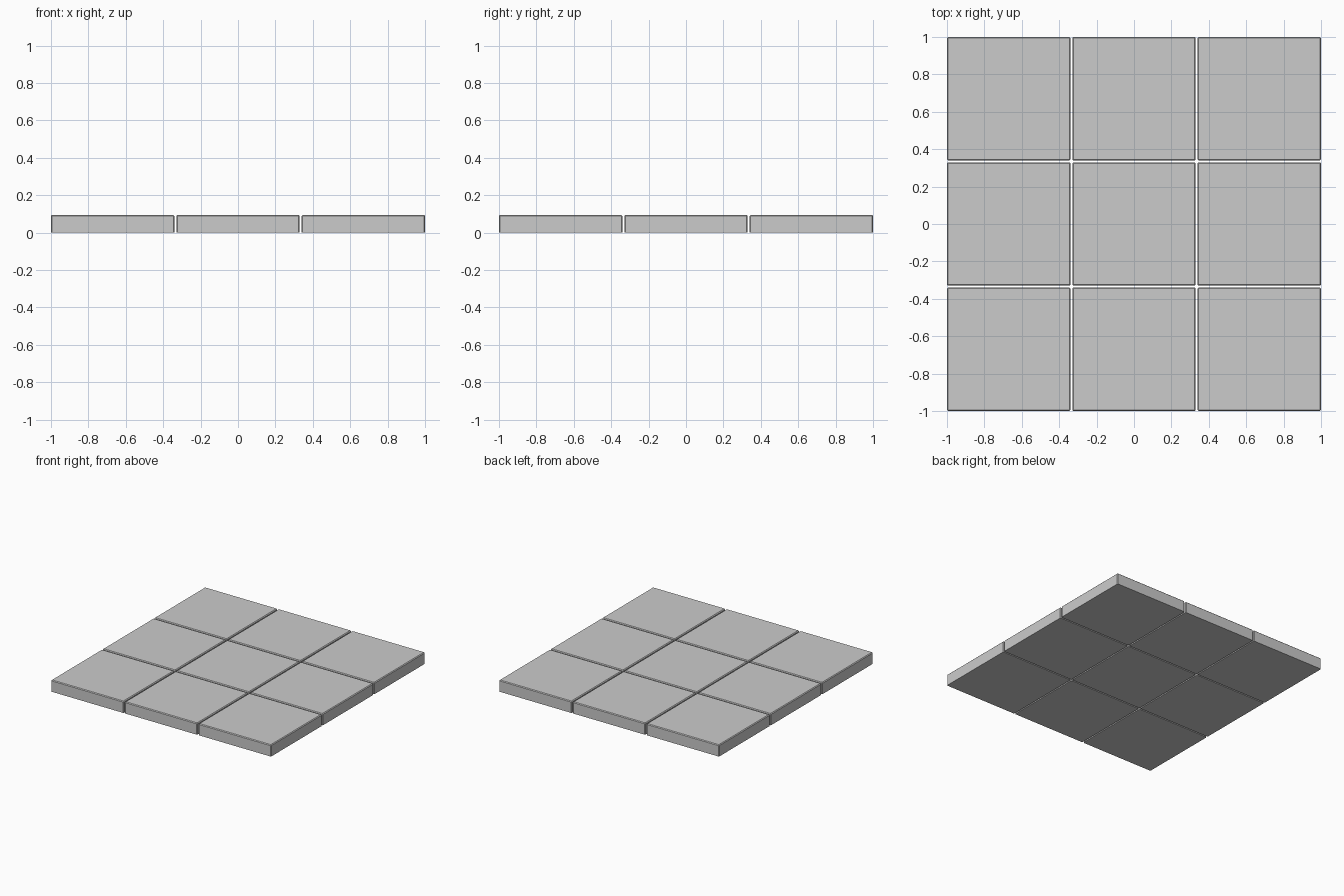
import bpy, bmesh

if "Cube" in bpy.data.objects:
    bpy.data.objects.remove(bpy.data.objects["Cube"])

SIZE, PITCH, HEIGHT, BEVEL = 0.66, 0.67, 0.095, 0.006


def tile(name, x, y):
    # Square slab with slightly chamfered vertical corners and top rim
    bm = bmesh.new()
    bmesh.ops.create_cube(bm, size=1)
    bmesh.ops.scale(bm, vec=(SIZE, SIZE, HEIGHT), verts=bm.verts)
    bmesh.ops.translate(bm, vec=(0, 0, HEIGHT / 2), verts=bm.verts)
    edges = [e for e in bm.edges if any(v.co.z > 0.01 for v in e.verts)]
    bmesh.ops.bevel(bm, geom=edges, offset=BEVEL, segments=1,
                    profile=0.5, affect='EDGES')
    mesh = bpy.data.meshes.new(name)
    bm.to_mesh(mesh)
    bm.free()
    obj = bpy.data.objects.new(name, mesh)
    obj.location = (x, y, 0)
    bpy.context.collection.objects.link(obj)


# Three by three grid of floor tiles with narrow gaps
for row in range(3):
    for col in range(3):
        tile(f"floor_tile_{row + 1}_{col + 1}",
             (col - 1) * PITCH, (row - 1) * PITCH)
